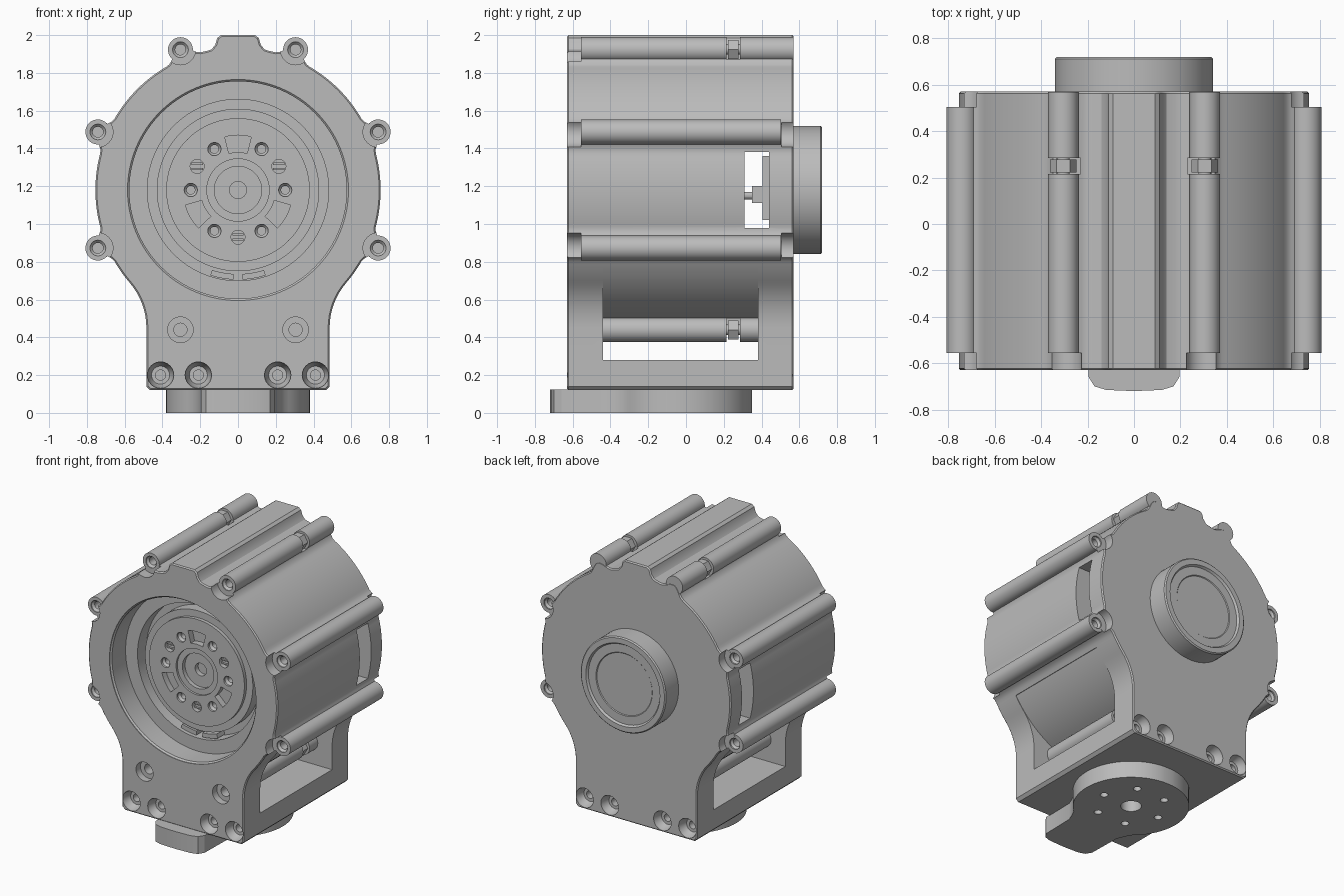
import bpy, bmesh
from math import sin, cos, radians, pi

if "Cube" in bpy.data.objects:
    bpy.data.objects.remove(bpy.data.objects["Cube"])

grey = bpy.data.materials.new("machined_grey")
grey.use_nodes = True
COLOUR = (0.5, 0.5, 0.5, 1)
grey.diffuse_color = COLOUR
grey.node_tree.nodes["Principled BSDF"].inputs["Base Color"].default_value = COLOUR

AXIS_Z = 1.18                      # height of the main axis
FRONT, BACK = -0.63, 0.57


def polar(r, deg, cx=0, cy=0):
    return cx + r * cos(radians(deg)), cy + r * sin(radians(deg))


def circle(r, cx=0, cy=0, n=32):
    return [polar(r, 360 * i / n, cx, cy) for i in range(n)]


def skin(bm, rings):
    """Join matching rings of points into a closed solid."""
    rows = [[bm.verts.new(p) for p in ring] for ring in rings]
    n = len(rows[0])
    faces = [bm.faces.new((a[i], a[(i + 1) % n], b[(i + 1) % n], b[i]))
             for a, b in zip(rows, rows[1:]) for i in range(n)]
    faces += [bm.faces.new(rows[0]), bm.faces.new(rows[-1])]
    bmesh.ops.recalc_face_normals(bm, faces=faces)


def prism(bm, pts, a, b, axis="y"):
    skin(bm, [[(x, d, v) if axis == "y" else (x, v, d) for x, v in pts] for d in (a, b)])


def lathe(bm, profile, cx=0, cz=AXIS_Z, n=32):
    skin(bm, [[(x, y, z) for x, z in circle(r, cx, cz, n)] for r, y in profile])


def box(bm, x0, x1, y0, y1, z0, z1):
    prism(bm, [(x0, z0), (x1, z0), (x1, z1), (x0, z1)], y0, y1)


def make(name, bm):
    mesh = bpy.data.meshes.new(name)
    bm.to_mesh(mesh)
    bm.free()
    ob = bpy.data.objects.new(name, mesh)
    bpy.context.collection.objects.link(ob)
    mesh.materials.append(grey)
    return ob


def combine(ob, bm, operation="DIFFERENCE"):
    tool = make("tool", bm)
    mod = ob.modifiers.new("combine", "BOOLEAN")
    mod.operation, mod.object, mod.solver = operation, tool, "EXACT"
    mod.use_self = True
    bpy.context.view_layer.objects.active = ob
    bpy.ops.object.modifier_apply(modifier=mod.name)
    bpy.data.objects.remove(tool)


def finish(ob):
    bpy.ops.object.select_all(action="DESELECT")
    ob.select_set(True)
    bpy.context.view_layer.objects.active = ob
    bpy.ops.object.shade_smooth_by_angle(angle=radians(30))


# Housing outline: base, concave shoulders, drum with swellings, top rib
RADIUS = 0.755
SWELLS = (-22.5, 22.5, 67.7)


def drum_radius(deg):
    near = min(abs(deg - s) for s in SWELLS)
    return RADIUS + (0.055 * cos(pi / 2 * near / 7.5) ** 2 if near < 7.5 else 0)


half = [(0.465, 0.12), (0.485, 0.14)]
half += [polar(0.367, 180 - 40.6 * i / 8, 0.852, 0.45) for i in range(8)]
half += [polar(drum_radius(d), d, 0, AXIS_Z) for d in [-40.6 + 1.5 * i for i in range(80)]]
half += [(0.14, 1.925), (0.12, 1.95), (0.11, 1.985), (0.09, 2.0)]
bm = bmesh.new()
prism(bm, half + [(-x, z) for x, z in reversed(half)], FRONT, BACK)
rims = [e for e in bm.edges if abs(e.verts[0].co.y - e.verts[1].co.y) < 1e-5]
bmesh.ops.bevel(bm, geom=rims, offset=0.008, segments=1, affect="EDGES")
housing = make("housing", bm)

# Window through the base, and recesses around the boss ends
bm = bmesh.new()
box(bm, -1, 1, -0.44, 0.38, 0.28, 0.78)
combine(housing, bm)
outer = [polar(0.803, a, 0, AXIS_Z) for s in SWELLS for a in (s, 180 - s)]
lower = [(-0.305, 0.44), (0.305, 0.44)]
bm = bmesh.new()
for x, z in outer:
    lathe(bm, [(0.08, FRONT - 0.02), (0.08, -0.555)], x, z)
    if z < 1.8:
        lathe(bm, [(0.08, 0.505), (0.08, BACK + 0.02)], x, z)
combine(housing, bm)

# Drum and screw bosses
bm = bmesh.new()
lathe(bm, [(0.752, -0.5), (0.752, 0.45)], n=128)
combine(housing, bm, "UNION")
bm = bmesh.new()
for x, z in outer:
    lathe(bm, [(0.066, -0.556), (0.066, 0.504 if z < 1.8 else BACK - 0.002)], x, z)
for x, z in lower:
    lathe(bm, [(0.066, -0.5), (0.066, 0.45)], x, z)
combine(housing, bm, "UNION")

# Front bore, side slots, screw holes and nut slots
bm = bmesh.new()
lathe(bm, [(0.585, -0.65), (0.585, -0.625), (0.575, -0.615), (0.575, -0.46),
           (0.48, -0.46), (0.48, -0.36)], n=96)
box(bm, -1, 1, 0.31, 0.44, 0.98, 1.38)
for x, z in outer:
    lathe(bm, [(0.042, -0.6), (0.042, -0.55), (0.028, -0.535), (0.028, -0.4)], x, z, 20)
    if z < 1.8:
        lathe(bm, [(0.04, 0.55), (0.04, 0.495), (0.028, 0.48), (0.028, 0.4)], x, z, 20)
for x, z in lower:
    lathe(bm, [(0.068, -0.65), (0.068, -0.58), (0.035, -0.58), (0.035, -0.5)], x, z, 24)
for x in (-0.41, -0.21, 0.21, 0.41):
    for end, s in ((FRONT, 1), (BACK, -1)):
        lathe(bm, [(0.07, end - 0.02 * s), (0.07, end + 0.015 * s), (0.048, end + 0.06 * s),
                   (0.027, end + 0.06 * s), (0.027, end + 0.15 * s)], x, 0.2, 24)
for s in (-1, 1):
    x0, x1 = sorted((0.23 * s, 0.38 * s))
    box(bm, x0, x1, 0.215, 0.285, 1.87, 2.02)
    box(bm, x0, x1, 0.215, 0.285, 0.36, 0.5)
combine(housing, bm)
finish(housing)

# Captive nuts
bm = bmesh.new()
for s in (-1, 1):
    for z in (1.925, 0.44):
        prism(bm, circle(0.058, 0.305 * s, z, 6), 0.222, 0.278)
        lathe(bm, [(0.028, 0.2), (0.028, 0.3)], 0.305 * s, z, 16)
finish(make("captive_nuts", bm))

# Output disc with stepped rim and sunken hub
bm = bmesh.new()
lathe(bm, [(0.43, -0.34), (0.43, -0.445), (0.38, -0.445), (0.38, -0.47), (0.165, -0.47),
           (0.165, -0.455), (0.125, -0.455), (0.125, -0.425), (0.045, -0.425),
           (0.045, -0.39)], n=96)
output_disc = make("output_disc", bm)
bm = bmesh.new()
for k in range(6):
    x, z = polar(0.25, 60 * k, 0, AXIS_Z)
    lathe(bm, [(0.035, -0.49), (0.035, -0.455), (0.022, -0.44), (0.022, -0.4)], x, z, 20)
for k in range(3):
    a = 90 + 120 * k
    x, z = polar(0.25, a + 60, 0, AXIS_Z)
    lathe(bm, [(0.037, -0.49), (0.037, -0.435)], x, z, 20)
    arc = [a - 14, a - 7, a, a + 7, a + 14]
    pocket = [polar(0.29, d, 0, AXIS_Z) for d in arc]
    pocket += [polar(0.2, d, 0, AXIS_Z) for d in reversed(arc)]
    prism(bm, pocket, -0.49, -0.425)
combine(output_disc, bm)
finish(output_disc)

# Slotted screw heads in the disc
bm = bmesh.new()
for k in range(3):
    x, z = polar(0.25, 30 + 120 * k, 0, AXIS_Z)
    box(bm, x - 0.03, x + 0.03, -0.455, -0.43, z + 0.008, z + 0.02)
    box(bm, x - 0.03, x + 0.03, -0.455, -0.43, z - 0.02, z - 0.008)
make("disc_screws", bm)

# Retaining clip in the groove round the disc
bm = bmesh.new()
for a, b in ((-108, -93), (-87, -72)):
    arc = [a + (b - a) * i / 6 for i in range(7)]
    clip = [polar(0.475, d, 0, AXIS_Z) for d in arc]
    prism(bm, clip + [polar(0.445, d, 0, AXIS_Z) for d in reversed(arc)], -0.44, -0.35)
finish(make("retaining_clip", bm))

# Rear hub with shallow stepped face
bm = bmesh.new()
lathe(bm, [(0.34, 0.55), (0.34, 0.712), (0.332, 0.72), (0.295, 0.72), (0.285, 0.705),
           (0.225, 0.705), (0.22, 0.7)], n=96)
finish(make("rear_hub", bm))

# Sensor board and shaft inside the side slots
bm = bmesh.new()
box(bm, -0.6, 0.6, 0.405, 0.44, 1.02, 1.36)
box(bm, -0.6, 0.6, 0.35, 0.41, 1.11, 1.2)
lathe(bm, [(0.02, 0.3), (0.02, 0.36)], 0, 1.15, 16)
make("sensor_board", bm)

# Foot: round flange with a forward tab
bm = bmesh.new()
right = [(0.0, -0.72), (0.12, -0.715), (0.17, -0.7), (0.195, -0.66), (0.2, -0.42), (0.22, -0.37)]
right += [polar(0.38, -50 + 5 * i, 0, -0.03) for i in range(28)]
prism(bm, right + [(-x, y) for x, y in reversed(right[1:])], 0, 0.125, "z")
foot = make("foot_flange", bm)
bm = bmesh.new()
prism(bm, circle(0.068, 0, -0.03), -0.02, 0.1, "z")
for k in range(6):
    x, y = polar(0.23, 60 * k, 0, -0.03)
    prism(bm, circle(0.026, x, y, 20), -0.02, 0.1, "z")
combine(foot, bm)
finish(foot)
